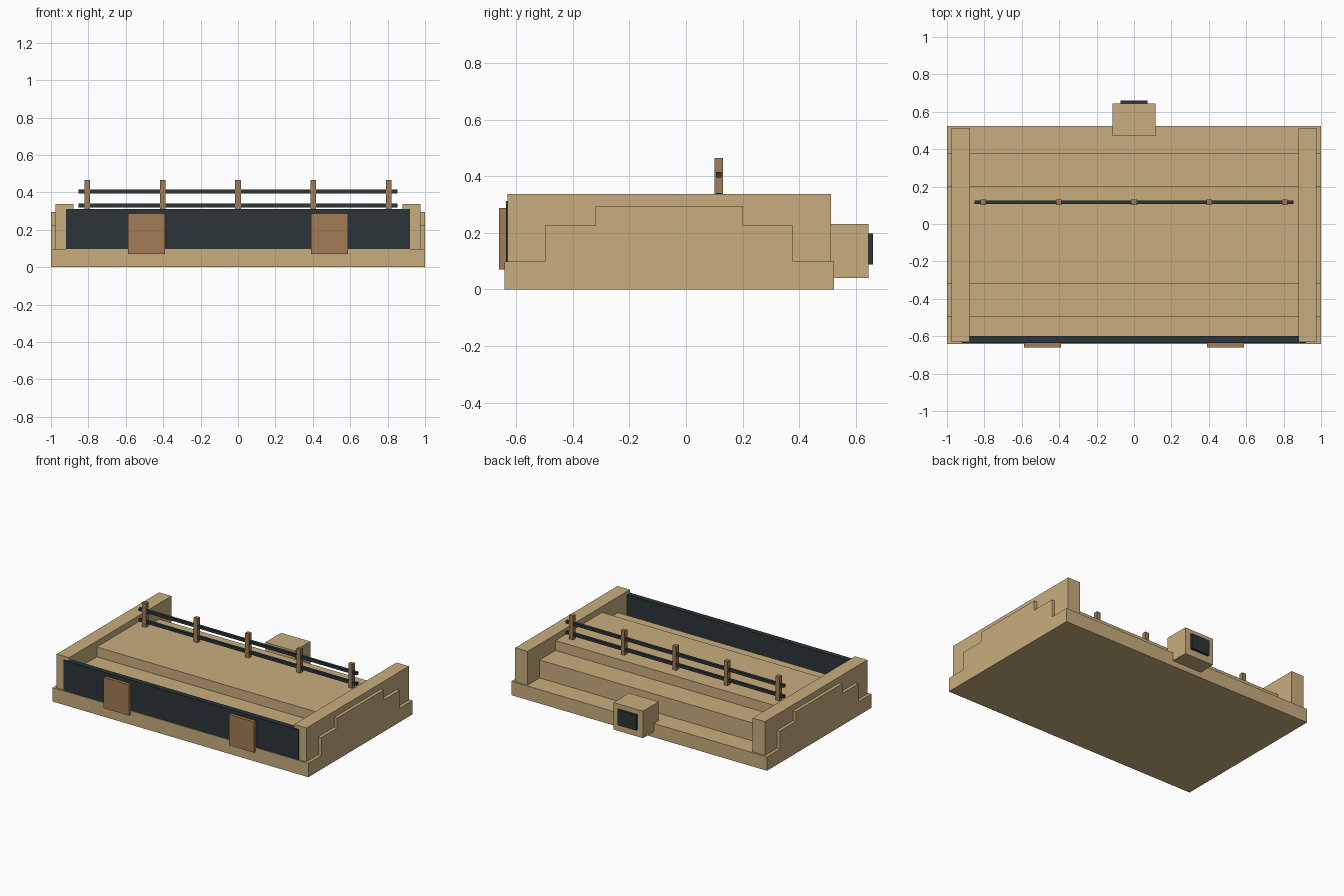
import bpy
import bmesh
from mathutils import Vector

if "Cube" in bpy.data.objects:
    bpy.data.objects.remove(bpy.data.objects["Cube"])


def material(name, rgb):
    m = bpy.data.materials.new(name)
    m.diffuse_color = (*rgb, 1)
    m.use_nodes = True
    m.node_tree.nodes["Principled BSDF"].inputs["Base Color"].default_value = m.diffuse_color
    return m


SAND = material("sandstone", (0.58, 0.42, 0.21))
WOOD = material("wood", (0.36, 0.20, 0.09))
DARK = material("dark_metal", (0.025, 0.035, 0.04))


def box(name, mat, x, y, z):
    """Box from (min, max) pairs on each axis, origin at its centre."""
    lo, hi = Vector((x[0], y[0], z[0])), Vector((x[1], y[1], z[1]))
    bm = bmesh.new()
    bmesh.ops.create_cube(bm, size=1)
    bmesh.ops.scale(bm, vec=hi - lo, verts=bm.verts)
    mesh = bpy.data.meshes.new(name)
    bm.to_mesh(mesh)
    bm.free()
    mesh.materials.append(mat)
    ob = bpy.data.objects.new(name, mesh)
    ob.location = (lo + hi) / 2
    bpy.context.collection.objects.link(ob)
    return ob


# Stepped platform
box("base_slab", SAND, (-1, 1), (-0.642, 0.523), (0, 0.098))
box("middle_step", SAND, (-1, 1), (-0.498, 0.378), (0.098, 0.225))
box("top_step", SAND, (-1, 1), (-0.32, 0.202), (0.225, 0.295))

# End walls and front door panels, mirrored left and right
for side, s in (("left", -1), ("right", 1)):
    box(f"end_wall_{side}", SAND, sorted((s * 0.88, s * 0.977)),
        (-0.63, 0.513), (0.098, 0.337))
    box(f"front_panel_{side}", WOOD, sorted((s * 0.391, s * 0.588)),
        (-0.66, -0.63), (0.07, 0.287))

# Dark front screen
box("front_screen", DARK, (-0.92, 0.92), (-0.637, -0.6), (0.098, 0.312))

# Railing: posts and two bars
for i, x in enumerate((-0.807, -0.403, 0, 0.403, 0.807)):
    box(f"rail_post_{i + 1}", WOOD, (x - 0.015, x + 0.015),
        (0.101, 0.131), (0.295, 0.465))
for name, z in (("lower", 0.33), ("upper", 0.405)):
    box(f"rail_bar_{name}", DARK, (-0.853, 0.853),
        (0.106, 0.126), (z - 0.01, z + 0.01))

# Rear control box with dark face
box("rear_box", SAND, (-0.115, 0.115), (0.47, 0.645), (0.04, 0.231))
box("rear_box_face", DARK, (-0.072, 0.072), (0.635, 0.66), (0.088, 0.197))
